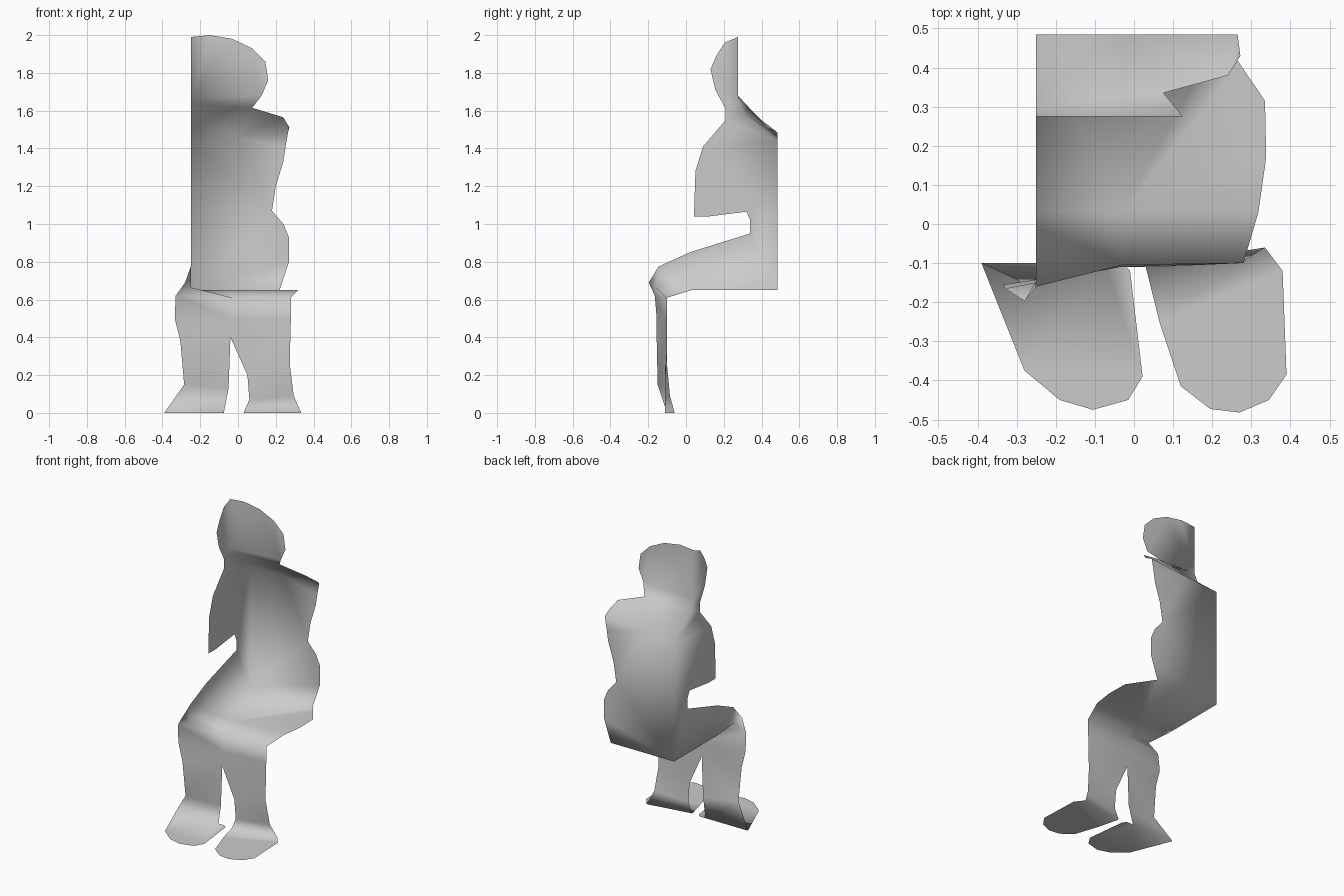
import bpy, bmesh
from mathutils import Vector

# Seated figure folded from one thin sheet: panels welded along shared folds
bm = bmesh.new()
SIDE_X, BACK_Y, HEAD_Y, SEAT_Z = -0.25, 0.484, 0.275, 0.65


def panel(pts):
    """Add one sheet panel from its outline, dropping repeated points."""
    unique = list(dict.fromkeys(pts))
    if len(unique) > 2:
        bm.faces.new([bm.verts.new(Vector(p)) for p in unique])


def strip(a, b):
    """Add a run of quads between two edge lines."""
    for i in range(len(a) - 1):
        panel([a[i], a[i + 1], b[i + 1], b[i]])


# shared fold points
head_fold = (SIDE_X, HEAD_Y, 1.66)
neck_fold = (SIDE_X, 0.305, 1.59)
back_fold = (SIDE_X, BACK_Y, 1.44)
shoulder = (0.265, BACK_Y, 1.485)
knee_in = (SIDE_X, -0.16, 0.665)
knee_out = (SIDE_X, -0.145, 0.775)
knee_tip = (-0.28, -0.197, 0.69)
lap_mid = (-0.03, -0.105, 0.61)
lap_end = (0.28, -0.10, 0.61)

# side wall: face profile, arm and thigh
side = [(0.275, 1.99), (0.205, 1.96), (0.16, 1.89), (0.13, 1.82), (0.155, 1.71),
        (0.21, 1.61), (0.21, 1.55), (0.09, 1.41), (0.05, 1.28), (0.042, 1.04),
        (0.12, 1.04), (0.32, 1.065), (0.34, 1.02), (0.34, 0.95), (0.02, 0.85)]
panel([(SIDE_X, y, z) for y, z in side] +
      [knee_out, knee_tip, knee_in, (SIDE_X, 0.03, SEAT_Z), (SIDE_X, BACK_Y, SEAT_Z),
       back_fold, neck_fold, head_fold])

# back of the head
head = [(SIDE_X, 1.99), (-0.15, 2.0), (-0.03, 1.98), (0.075, 1.93),
        (0.145, 1.86), (0.16, 1.76), (0.125, 1.68)]
panel([(x, HEAD_Y, z) for x, z in head] + [head_fold])

# neck and shoulder slope
neck_r = (0.075, 0.335, 1.615)
panel([head_fold, (0.125, HEAD_Y, 1.68), neck_r, neck_fold])
panel([neck_fold, neck_r, (0.0, BACK_Y, 1.46), back_fold])
panel([neck_r, (0.24, 0.38, 1.565), (0.272, 0.43, 1.51), shoulder, (0.0, BACK_Y, 1.46)])

# back
back = [(SIDE_X, SEAT_Z), (0.22, SEAT_Z), (0.27, 0.80), (0.27, 0.93), (0.24, 1.0),
        (0.18, 1.07), (0.20, 1.20), (0.24, 1.33), (0.25, 1.40)]
panel([(x, BACK_Y, z) for x, z in back] + [shoulder, (0.0, BACK_Y, 1.46), back_fold])

# seat and its front lip
seat = [(SIDE_X, 0.03), (SIDE_X, BACK_Y), (0.22, BACK_Y), (0.27, 0.41),
        (0.335, 0.315), (0.338, 0.17), (0.318, 0.03), (-0.03, 0.03)]
panel([(x, y, SEAT_Z) for x, y in seat])
strip([(SIDE_X, 0.03, SEAT_Z), (-0.03, 0.03, SEAT_Z), (0.318, 0.03, SEAT_Z)],
      [knee_in, lap_mid, lap_end])

# legs
crotch = (-0.04, -0.11, 0.40)
strip([knee_out, knee_tip, (-0.33, -0.165, 0.62), (-0.335, -0.155, 0.5),
       (-0.305, -0.155, 0.38), (-0.285, -0.15, 0.15), (-0.39, -0.10, 0)],
      [knee_in, knee_in, lap_mid, (-0.035, -0.11, 0.5), crotch,
       (-0.05, -0.11, 0.13), (-0.075, -0.10, 0)])
strip([lap_mid, (-0.035, -0.11, 0.5), crotch, (0.05, -0.11, 0.20),
       (0.06, -0.11, 0.07), (0.03, -0.11, 0)],
      [lap_end, (0.28, -0.10, 0.5), (0.277, -0.10, 0.4), (0.275, -0.10, 0.25),
       (0.295, -0.085, 0.09), (0.335, -0.06, 0)])

# flat feet
feet = ([(-0.39, -0.10), (-0.28, -0.375), (-0.19, -0.45), (-0.105, -0.475),
         (-0.015, -0.45), (0.022, -0.39), (-0.01, -0.12), (-0.03, -0.10), (-0.075, -0.10)],
        [(0.03, -0.11), (0.065, -0.25), (0.12, -0.415), (0.195, -0.473), (0.27, -0.482),
         (0.345, -0.45), (0.39, -0.385), (0.38, -0.12), (0.335, -0.06)])
for foot in feet:
    panel([(x, y, 0) for x, y in foot])

# weld the folds and shade smoothly
bmesh.ops.remove_doubles(bm, verts=bm.verts[:], dist=0.002)
bmesh.ops.triangulate(bm, faces=bm.faces[:], ngon_method='BEAUTY')
bmesh.ops.recalc_face_normals(bm, faces=bm.faces[:])
for f in bm.faces:
    f.smooth = True
mesh = bpy.data.meshes.new("folded_seated_figure")
bm.to_mesh(mesh)
bm.free()
bpy.context.collection.objects.link(bpy.data.objects.new("folded_seated_figure", mesh))
